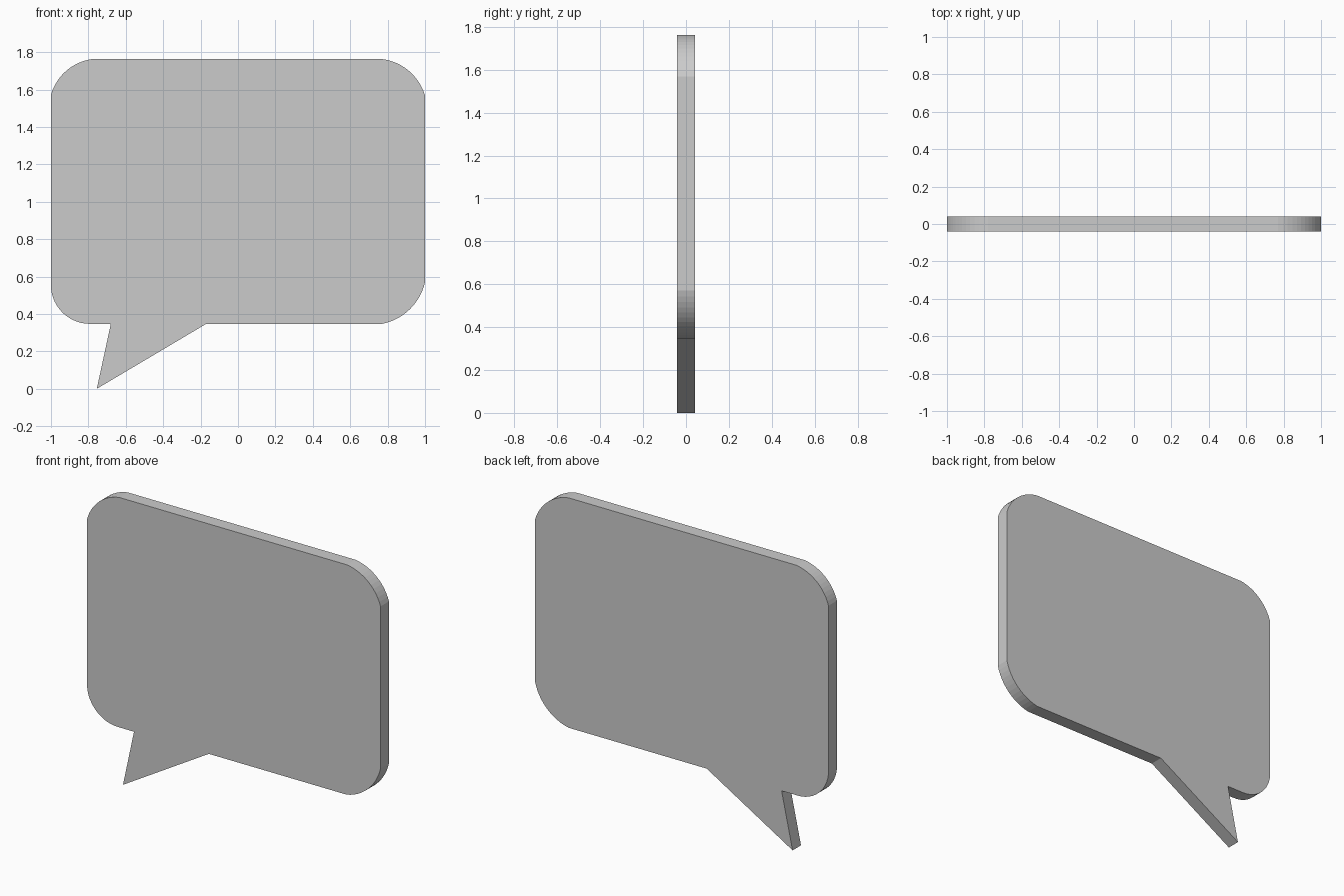
import bpy, bmesh, math
from mathutils import Vector

if "Cube" in bpy.data.objects:
    bpy.data.objects.remove(bpy.data.objects["Cube"])

THICK = 0.082
TOP, BASE = 1.763, 0.347


def arc(p, q, turn, steps=12):
    """Points of a counter-clockwise circular arc from p to q turning by the given degrees."""
    p, q = Vector(p), Vector(q)
    t = math.radians(turn)
    chord = q - p
    left = Vector((-chord.y, chord.x))
    centre = (p + q) / 2 + left / (2 * math.tan(t / 2))
    spoke = p - centre
    pts = []
    for i in range(steps + 1):
        a = t * i / steps
        c, s = math.cos(a), math.sin(a)
        pts.append(centre + Vector((c * spoke.x - s * spoke.y, s * spoke.x + c * spoke.y)))
    return pts


# Outline in x, z: pointed tail, then the four rounded corners
outline = [Vector((-0.68, BASE)), Vector((-0.755, 0.0)), Vector((-0.17, BASE))]
outline += arc((0.77, BASE), (1.0, 0.57), 66)
outline += arc((1.0, 1.568), (0.77, TOP), 66)
outline += arc((-0.78, TOP), (-1.0, 1.572), 66)
outline += arc((-1.0, 0.54), (-0.79, BASE), 86)

# Speech bubble plate: the outline extruded through its thickness
bm = bmesh.new()
face = bm.faces.new([bm.verts.new((p.x, -THICK / 2, p.y)) for p in outline])
ext = bmesh.ops.extrude_face_region(bm, geom=[face], use_keep_orig=True)
moved = [g for g in ext["geom"] if isinstance(g, bmesh.types.BMVert)]
bmesh.ops.translate(bm, verts=moved, vec=(0, THICK, 0))
bmesh.ops.recalc_face_normals(bm, faces=bm.faces)

mesh = bpy.data.meshes.new("speech_bubble")
bm.to_mesh(mesh)
bm.free()
bubble = bpy.data.objects.new("speech_bubble", mesh)
bpy.context.collection.objects.link(bubble)
